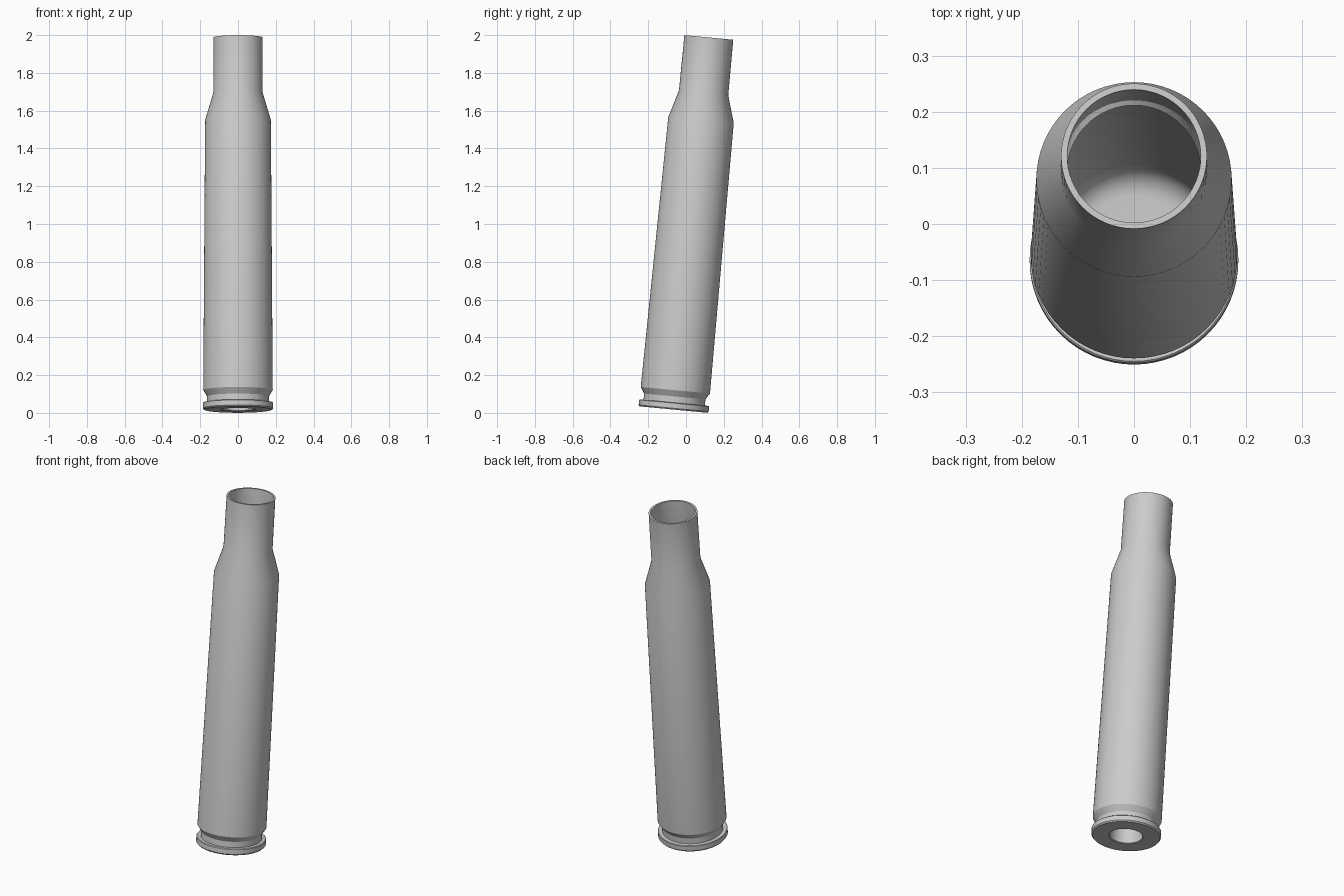
import bpy, bmesh, math
from mathutils import Matrix, Vector

SIDES = 64
TILT = math.radians(5.42)

cube = bpy.data.objects.get("Cube")
if cube:
    bpy.data.objects.remove(cube, do_unlink=True)

metal = bpy.data.materials.new("grey metal")
metal.use_nodes = True
colour = (0.6, 0.6, 0.6, 1.0)
metal.diffuse_color = colour
metal.node_tree.nodes["Principled BSDF"].inputs["Base Color"].default_value = colour

# Profiles are (radius, height along the axis)
primer_pocket = [(0, 0.10), (0.084, 0.10), (0.088, 0.004), (0.092, 0)]
rim = [(0.180, 0), (0.186, 0.007), (0.186, 0.034), (0.183, 0.037)]
groove = [(0.163, 0.037), (0.163, 0.070)]
body = [(0.184, 0.103), (0.174, 1.54)]
neck = [(0.131, 1.685), (0.130, 1.979)]
mouth_bore = [(0.119, 1.979), (0.119, 1.685), (0.160, 1.54)]

# Inner wall ends in a rounded floor
floor_round = [
    (0.100 + 0.050 * math.cos(a), 0.230 - 0.050 * math.sin(a))
    for a in (i * math.pi / 12 for i in range(7))
]
inner_floor = floor_round + [(0, 0.18)]

profile = primer_pocket + rim + groove + body + neck + mouth_bore + inner_floor

# Turn the closed wall profile around the axis
bm = bmesh.new()
verts = [bm.verts.new((r, 0, z)) for r, z in profile]
edges = [bm.edges.new(pair) for pair in zip(verts, verts[1:])]
bmesh.ops.spin(bm, geom=verts + edges, cent=(0, 0, 0), axis=(0, 0, 1),
               angle=2 * math.pi, steps=SIDES, use_duplicate=False)
bmesh.ops.remove_doubles(bm, verts=bm.verts, dist=0.0005)
bmesh.ops.recalc_face_normals(bm, faces=bm.faces)

# Lean the case backwards, resting on the back edge of its rim
bm.transform(Matrix.Translation(Vector((0, -0.066, 0.0175)))
             @ Matrix.Rotation(-TILT, 4, 'X'))

mesh = bpy.data.meshes.new("bottleneck_case")
bm.to_mesh(mesh)
bm.free()
mesh.materials.append(metal)
case = bpy.data.objects.new("bottleneck_case", mesh)
bpy.context.collection.objects.link(case)

bpy.ops.object.select_all(action='DESELECT')
case.select_set(True)
bpy.context.view_layer.objects.active = case
bpy.ops.object.shade_smooth_by_angle(angle=math.radians(30))
